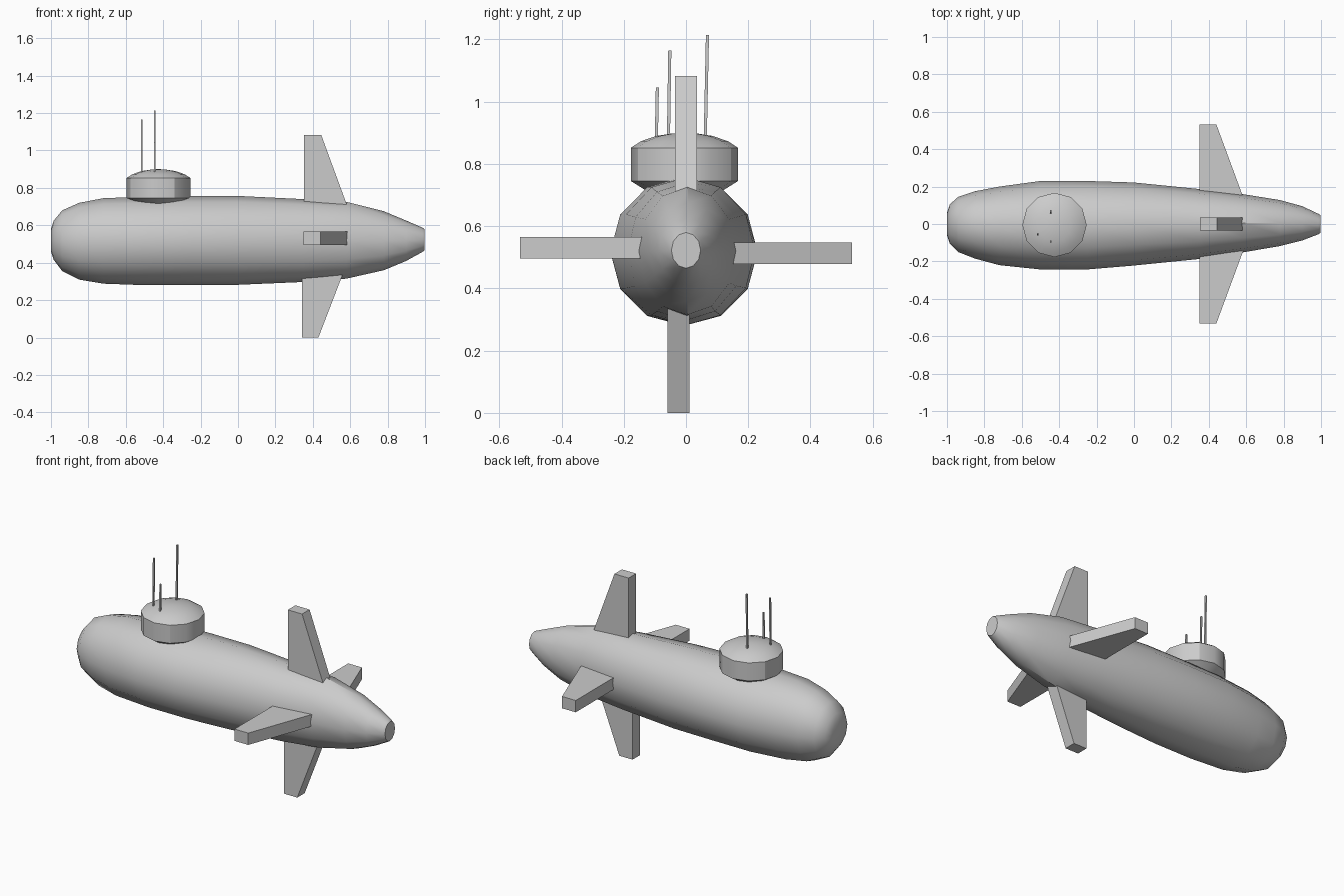
import bpy, bmesh, math
from mathutils import Vector

cube = bpy.data.objects.get("Cube")
if cube:
    bpy.data.objects.remove(cube, do_unlink=True)

grey = bpy.data.materials.new("hull grey")
grey.use_nodes = True
grey.diffuse_color = (0.6, 0.6, 0.6, 1)
grey.node_tree.nodes["Principled BSDF"].inputs["Base Color"].default_value = (0.6, 0.6, 0.6, 1)


def loft(name, rings, smooth=None):
    """Skin a list of matching point rings and cap both ends."""
    bm = bmesh.new()
    loops = [[bm.verts.new(p) for p in ring] for ring in rings]
    n = len(loops[0])
    for a, b in zip(loops, loops[1:]):
        for i in range(n):
            j = (i + 1) % n
            bm.faces.new((a[i], a[j], b[j], b[i]))
    bm.faces.new(loops[0])
    bm.faces.new(loops[-1])
    bmesh.ops.recalc_face_normals(bm, faces=bm.faces)
    mesh = bpy.data.meshes.new(name)
    bm.to_mesh(mesh)
    bm.free()
    mesh.materials.append(grey)
    obj = bpy.data.objects.new(name, mesh)
    bpy.context.collection.objects.link(obj)
    if smooth:
        bpy.ops.object.select_all(action='DESELECT')
        obj.select_set(True)
        bpy.context.view_layer.objects.active = obj
        bpy.ops.object.shade_smooth_by_angle(angle=math.radians(smooth))
    return obj


def circle(n=12):
    return [(math.cos(math.tau * i / n), math.sin(math.tau * i / n)) for i in range(n)]


# Hull: x, bottom, top, right side, left side
stations = [
    (-1.0, .46, .58, -.06, .06), (-.985, .415, .625, -.105, .105),
    (-.94, .355, .68, -.15, .145), (-.85, .31, .72, -.185, .175),
    (-.72, .288, .745, -.22, .2), (-.5, .28, .753, -.243, .23),
    (-.25, .28, .757, -.243, .23), (0, .282, .757, -.222, .222),
    (.35, .297, .74, -.187, .187), (.58, .315, .725, -.152, .16),
    (.78, .36, .675, -.118, .128), (.9, .41, .625, -.088, .095),
    (.985, .457, .588, -.055, .055), (.997, .465, .58, -.047, .047)]
loft("hull", [[(x, (r + l) / 2 + c * (l - r) / 2, (b + t) / 2 + s * (t - b) / 2)
               for c, s in circle()] for x, b, t, r, l in stations], 35)

# Conning tower with a shallow dome
tower = [(.1, .7), (.172, .745), (.172, .852), (.14, .873), (.09, .89), (.04, .898), (.01, .9)]
loft("conning_tower", [[(-.425 + r * c, -.005 + r * s, z) for c, s in circle()]
                       for r, z in tower], 30)


# Tail fins: swept trailing edge, thick square section
def fin(name, out, side, centre, root, tip, lead):
    out, side, centre = Vector(out), Vector(side), Vector(centre)
    rings = []
    for dist, trail in (root, tip):
        rings.append([centre + out * dist + side * w + Vector((x, 0, 0))
                      for x, w in ((lead, -.035), (trail, -.035), (trail, .035), (lead, .035))])
    loft(name, rings)


Y, Z = (0, 1, 0), (0, 0, 1)
fin("upper_fin", Z, Y, (0, 0, 0), (.65, .604), (1.083, .445), .352)
fin("lower_fin", (0, 0, -1), Y, (0, -.024, 0), (-.39, .58), (0, .43), .343)
fin("left_fin", Y, Z, (0, 0, .513), (.1, .6), (.533, .44), .35)
fin("right_fin", (0, -1, 0), Z, (0, 0, .531), (.1, .6), (.533, .44), .35)

# Masts: base and slightly leaning top
for name, x, y, lean, top in (("periscope", -.446, .061, .008, 1.215),
                              ("front_mast", -.515, -.057, .005, 1.165),
                              ("short_mast", -.444, -.096, .004, 1.045)):
    loft(name, [[(x + a * .004, yy + b * .005, z) for a, b in ((-1, -1), (1, -1), (1, 1), (-1, 1))]
                for yy, z in ((y, .84), (y + lean, top))])
